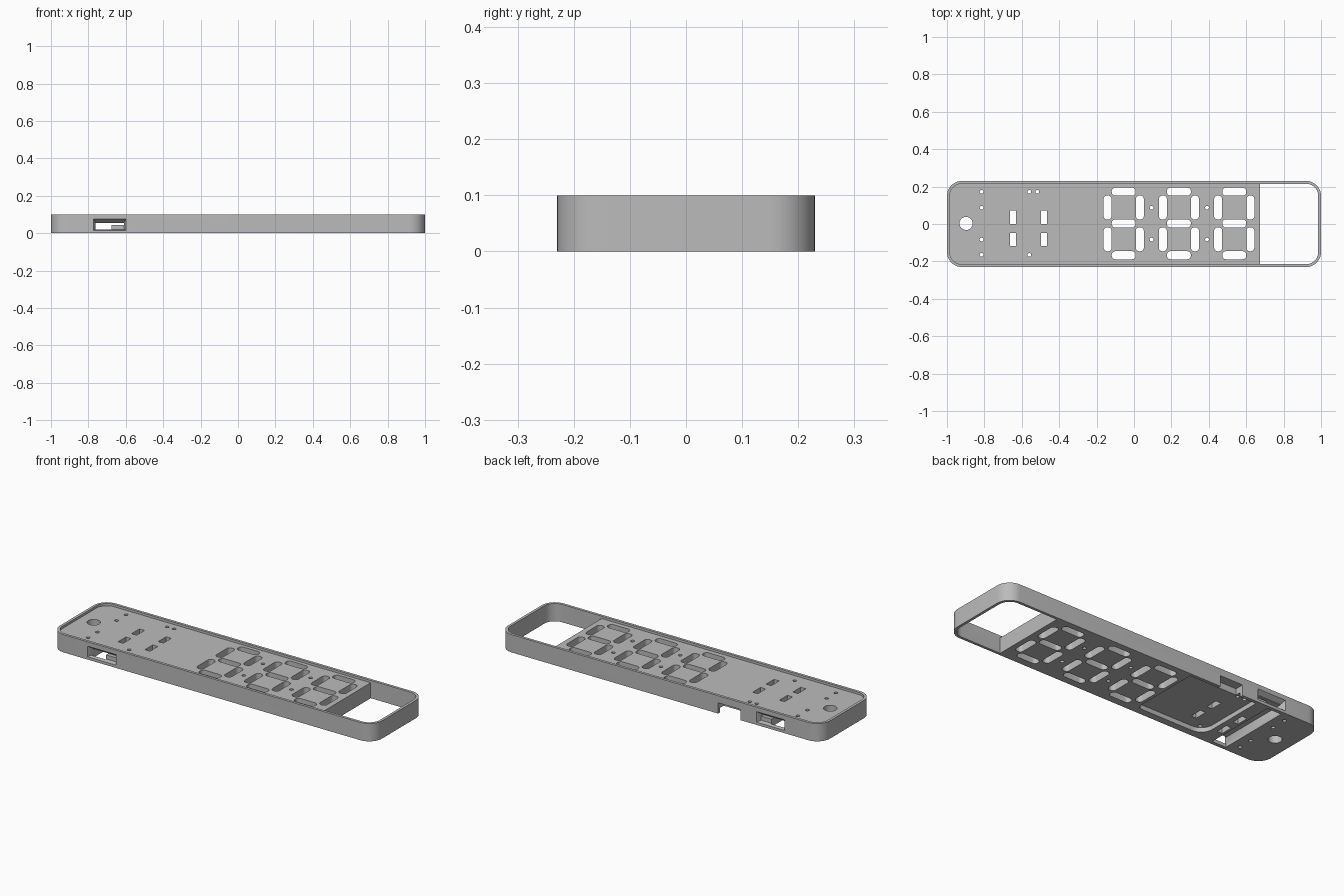
import bpy, bmesh, math

cube = bpy.data.objects.get("Cube")
if cube:
    bpy.data.objects.remove(cube, do_unlink=True)

HEIGHT, DECK, WALL = 0.10, 0.087, 0.015

grey = bpy.data.materials.new("plain grey plastic")
grey.use_nodes = True
grey.diffuse_color = (0.5, 0.5, 0.5, 1)
grey.node_tree.nodes["Principled BSDF"].inputs["Base Color"].default_value = (0.5, 0.5, 0.5, 1)


def outline(x0, x1, y0, y1, radii, steps=10):
    """Rounded rectangle; radii run from the +x +y corner counter-clockwise."""
    pts = []
    corners = [(x1, y1, -1, -1), (x0, y1, 1, -1), (x0, y0, 1, 1), (x1, y0, -1, 1)]
    for i, ((x, y, sx, sy), r) in enumerate(zip(corners, radii)):
        if r == 0:
            pts.append((x, y))
            continue
        for k in range(steps + 1):
            a = math.pi / 2 * (i + k / steps)
            pts.append((x + sx * r + r * math.cos(a), y + sy * r + r * math.sin(a)))
    return pts


def add_prism(bm, pts, z0, z1):
    """Extrude a closed outline between two heights."""
    low = [bm.verts.new((x, y, z0)) for x, y in pts]
    high = [bm.verts.new((x, y, z1)) for x, y in pts]
    bm.faces.new(low[::-1])
    bm.faces.new(high)
    n = len(pts)
    for i in range(n):
        j = (i + 1) % n
        bm.faces.new((low[i], low[j], high[j], high[i]))


def finish(bm, name):
    mesh = bpy.data.meshes.new(name)
    bm.normal_update()
    bm.to_mesh(mesh)
    bm.free()
    obj = bpy.data.objects.new(name, mesh)
    bpy.context.collection.objects.link(obj)
    return obj


def select(obj):
    bpy.ops.object.select_all(action="DESELECT")
    obj.select_set(True)
    bpy.context.view_layer.objects.active = obj


def cut(body, bm, name):
    """Subtract a cutter mesh from the body, then discard the cutter."""
    cutter = finish(bm, name)
    cutter.hide_render = True
    mod = body.modifiers.new(name, "BOOLEAN")
    mod.operation, mod.solver, mod.object = "DIFFERENCE", "EXACT", cutter
    select(body)
    bpy.ops.object.modifier_apply(modifier=name)
    bpy.data.objects.remove(cutter, do_unlink=True)


def cut_prism(body, name, x0, x1, y0, y1, z0, z1, radii=(0, 0, 0, 0)):
    bm = bmesh.new()
    add_prism(bm, outline(x0, x1, y0, y1, radii), z0, z1)
    cut(body, bm, name)


# Outer body with softened top and bottom edges
bm = bmesh.new()
add_prism(bm, outline(-1, 1, -0.23, 0.23, [0.08] * 4), 0, HEIGHT)
rims = [e for e in bm.edges if abs(e.verts[0].co.z - e.verts[1].co.z) < 1e-6]
bmesh.ops.bevel(bm, geom=rims, offset=0.006, segments=3, profile=0.5, affect="EDGES")
body = finish(bm, "clock_housing")
body.data.materials.append(grey)

# Sunken deck inside the rim, and the open window at the end
inner_x, inner_y, inner_r = 1 - WALL, 0.23 - WALL, 0.065
cut_prism(body, "deck_recess", -inner_x, inner_x, -inner_y, inner_y, DECK, 0.2, [inner_r] * 4)
cut_prism(body, "end_window", 0.674, inner_x, -inner_y, inner_y, -0.1, 0.2,
          (inner_r, 0, 0, inner_r))

# Underside pocket and its cable notch through the back wall
cut_prism(body, "board_pocket", -0.6, -0.18, -0.19, 0.212, -0.1, 0.025, (0, 0, 0.07, 0.03))
cut_prism(body, "cable_notch", -0.5, -0.36, 0.18, 0.3, -0.1, 0.06)

# Strap channel running front to back, open underneath
cut_prism(body, "strap_channel", -0.762, -0.675, -0.21, 0.21, -0.1, 0.055)
cut_prism(body, "strap_gap", -0.7, -0.61, -0.21, 0.21, 0.043, 0.055)

# Tapered openings of the channel in the front and back walls
for side in (-1, 1):
    bm = bmesh.new()
    rings = []
    for y, x0, x1, z0, z1 in ((0.25, -0.782, -0.588, 0.012, 0.088),
                              (0.205, -0.762, -0.61, 0.02, 0.058)):
        rings.append([bm.verts.new((x, side * y, z))
                      for x, z in ((x0, z0), (x1, z0), (x1, z1), (x0, z1))])
    bm.faces.new(rings[0])
    bm.faces.new(rings[1][::-1])
    for i in range(4):
        j = (i + 1) % 4
        bm.faces.new((rings[0][j], rings[0][i], rings[1][i], rings[1][j]))
    bmesh.ops.recalc_face_normals(bm, faces=bm.faces)
    cut(body, bm, "channel_opening")

# Through holes: display segments, dots, screw holes and slots
bm = bmesh.new()


def hole(x, y, w, h, r):
    add_prism(bm, outline(x - w / 2, x + w / 2, y - h / 2, y + h / 2, [r] * 4, 6), -0.1, 0.2)


LONG, THIN, ROUND = 0.128, 0.043, 0.019
for cx in (-0.055, 0.24, 0.536):
    for y in (-0.167, 0.003, 0.173):
        hole(cx, y, LONG, THIN, ROUND)
    for x in (cx - 0.086, cx + 0.086):
        for y in (-0.082, 0.088):
            hole(x, y, THIN, LONG, ROUND)
dots = [(x, y) for x in (0.094, 0.39, -0.815) for y in (-0.083, 0.087)]
dots += [(-0.815, 0.172), (-0.815, -0.165), (-0.56, 0.172), (-0.517, 0.172), (-0.56, -0.165)]
for x, y in dots:
    hole(x, y, 0.02, 0.02, 0.0099)
for x in (-0.646, -0.48):
    for y in (-0.083, 0.036):
        hole(x, y, 0.032, 0.07, 0)
hole(-0.898, 0.003, 0.07, 0.07, 0.0349)
cut(body, bm, "through_holes")

# Smooth curved walls, crisp edges
select(body)
bpy.ops.object.shade_smooth_by_angle(angle=math.radians(30))
